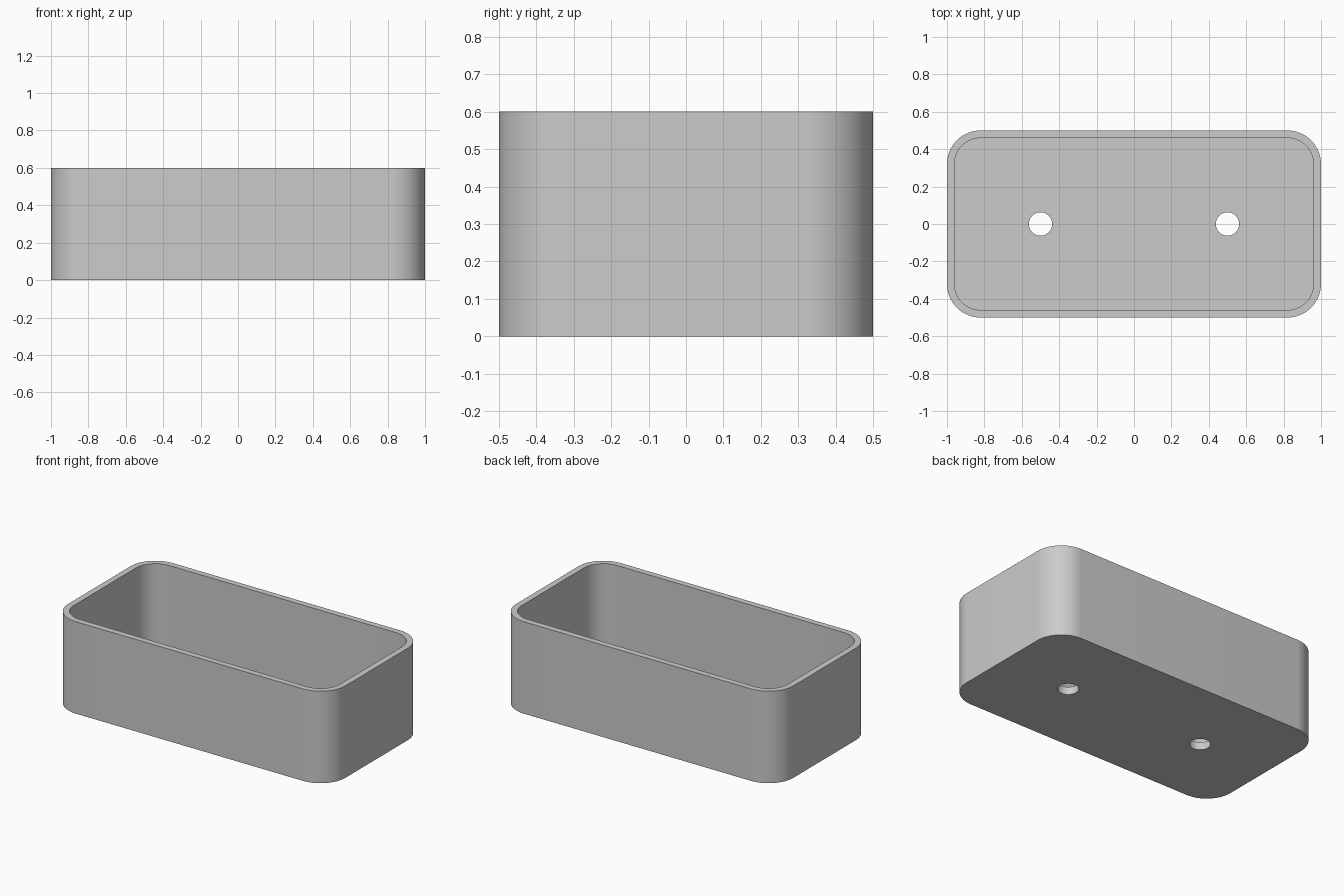
import bpy
import bmesh
import math

cube = bpy.data.objects.get("Cube")
if cube:
    bpy.data.objects.remove(cube, do_unlink=True)

HEIGHT, WALL, FLOOR = 0.6, 0.04, 0.05

grey = bpy.data.materials.new("plain grey")
grey.use_nodes = True
colour = (0.6, 0.6, 0.6, 1)
grey.diffuse_color = colour
grey.node_tree.nodes["Principled BSDF"].inputs["Base Color"].default_value = colour


def rounded_outline(half_x, half_y, radius, steps=16):
    """Counter-clockwise outline of a rounded rectangle."""
    points = []
    for quarter, (sx, sy) in enumerate([(1, 1), (-1, 1), (-1, -1), (1, -1)]):
        for i in range(steps + 1):
            a = math.radians(90) * (quarter + i / steps)
            points.append((sx * (half_x - radius) + radius * math.cos(a),
                           sy * (half_y - radius) + radius * math.sin(a)))
    return points


def prism(name, outline, bottom, top):
    """Closed upright prism over an outline."""
    bm = bmesh.new()
    base = bm.faces.new([bm.verts.new((x, y, bottom)) for x, y in outline])
    result = bmesh.ops.extrude_face_region(bm, geom=[base])
    verts = [v for v in result["geom"] if isinstance(v, bmesh.types.BMVert)]
    bmesh.ops.translate(bm, verts=verts, vec=(0, 0, top - bottom))
    bmesh.ops.recalc_face_normals(bm, faces=bm.faces)
    mesh = bpy.data.meshes.new(name)
    bm.to_mesh(mesh)
    bm.free()
    mesh.materials.append(grey)
    obj = bpy.data.objects.new(name, mesh)
    bpy.context.collection.objects.link(obj)
    return obj


# Outer tray body
tray = prism("tray", rounded_outline(1, 0.5, 0.18), 0, HEIGHT)

# Cavity and the two drain holes
cutters = [prism("cavity_cutter", rounded_outline(1 - WALL, 0.5 - WALL, 0.18 - WALL),
                 FLOOR, HEIGHT + 0.1)]
circle = [(0.0625 * math.cos(i * math.tau / 48), 0.0625 * math.sin(i * math.tau / 48))
          for i in range(48)]
for side, x in (("left", 0.5), ("right", -0.5)):
    cutters.append(prism(side + "_hole_cutter", [(x + px, py) for px, py in circle],
                         -0.1, FLOOR + 0.1))

bpy.context.view_layer.objects.active = tray
for cutter in cutters:
    cut = tray.modifiers.new(cutter.name, "BOOLEAN")
    cut.operation = "DIFFERENCE"
    cut.solver = "EXACT"
    cut.object = cutter
    bpy.ops.object.modifier_apply(modifier=cut.name)
    bpy.data.objects.remove(cutter, do_unlink=True)

# Smooth corners and hole walls, sharp rims
bpy.ops.object.select_all(action="DESELECT")
tray.select_set(True)
bpy.ops.object.shade_smooth_by_angle(angle=math.radians(30))
